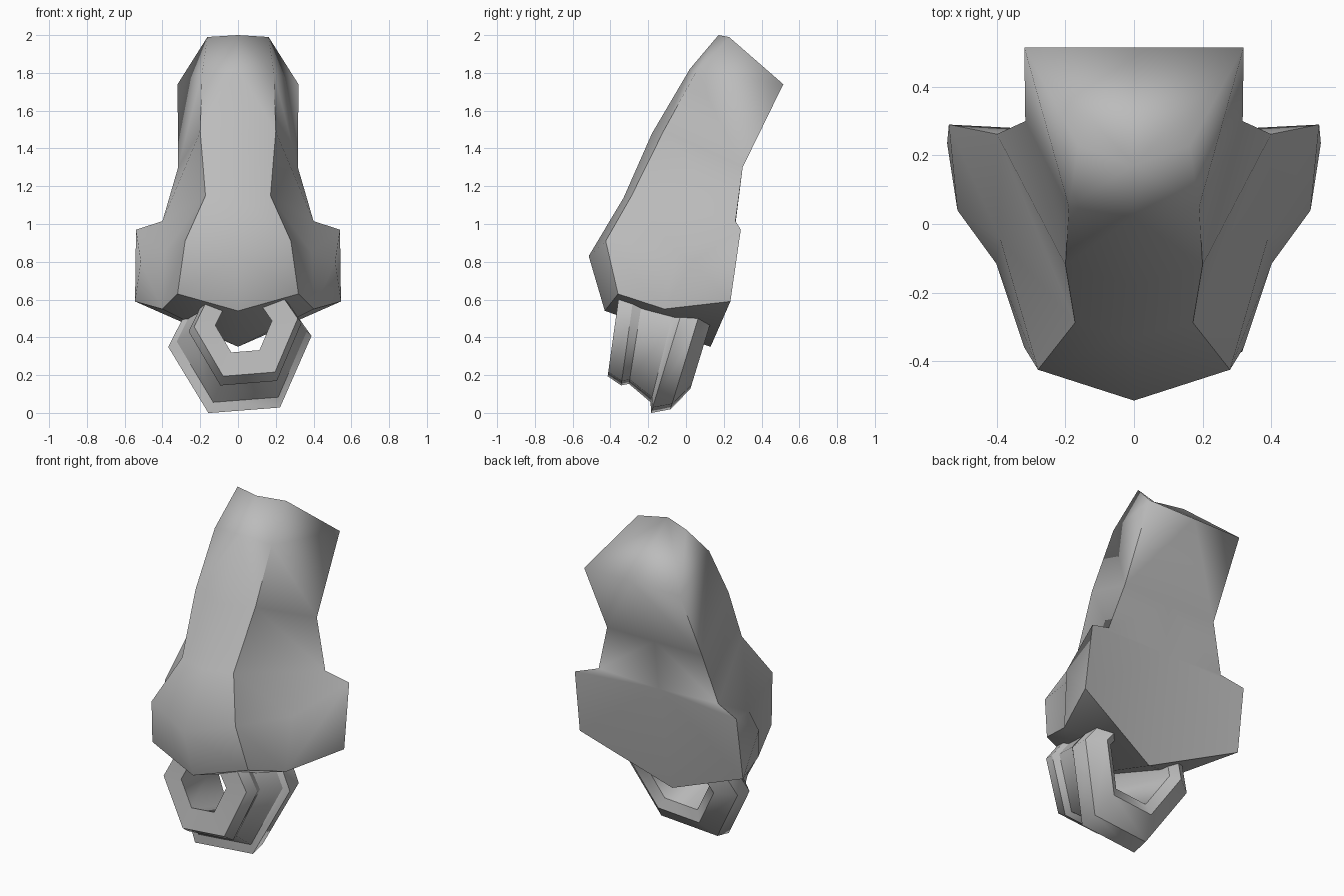
import bpy, bmesh, math
from mathutils import Matrix, Vector

if "Cube" in bpy.data.objects:
    bpy.data.objects.remove(bpy.data.objects["Cube"])

grey = bpy.data.materials.new("plain grey")
grey.diffuse_color = (0.5, 0.5, 0.5, 1)
grey.use_nodes = True
grey.node_tree.nodes["Principled BSDF"].inputs["Base Color"].default_value = grey.diffuse_color


def finish(name, bm):
    bmesh.ops.remove_doubles(bm, verts=bm.verts, dist=0.001)
    bmesh.ops.recalc_face_normals(bm, faces=bm.faces)
    for f in bm.faces:
        f.smooth = True
    me = bpy.data.meshes.new(name)
    bm.to_mesh(me)
    bm.free()
    me.materials.append(grey)
    ob = bpy.data.objects.new(name, me)
    bpy.context.collection.objects.link(ob)


def crease(bm, chain):
    for a, b in zip(chain, chain[1:]):
        edge = bm.edges.get((a, b))
        if edge:
            edge.smooth = False


# Nose: right half, mirrored across x = 0
P = {
    # centre line of the bridge, top to tip
    'c0': (0, .172, 2.0), 'c1': (0, .02, 1.82), 'c2': (0, -.18, 1.48),
    'c3': (0, -.33, 1.14), 'c4': (0, -.515, .83), 'c5': (0, -.43, .54),
    # edge of the bridge panel
    'e0': (.162, .228, 1.99), 'e1': (.19, .05, 1.8), 'e2': (.2, -.12, 1.49),
    'e3': (.172, -.288, 1.15), 'e4': (.28, -.425, .91), 'e5': (.32, -.36, .63),
    # back
    'b0': (.32, .515, 1.74), 'b1': (.317, .3, 1.3), 'b2': (.4, .262, 1.015),
    'k0': (0, .515, 1.74), 'k1': (0, .3, 1.3), 'k2': (0, .262, 1.0),
    'k3': (0, .13, .35),
    # nostril wing
    'w0': (.54, .29, .97), 'w1': (.545, .235, .59), 's': (.515, .04, .8),
    'm': (.39, -.045, .85), 'l': (.402, -.115, .55),
}
FACES = (
    'c0 c1 e1 e0', 'c1 c2 e2 e1', 'c2 c3 e3 e2', 'c3 c4 e4 e3', 'c4 c5 e5 e4',
    'c0 e0 b0 k0',
    'e0 e1 b0', 'e1 e2 b1 b0', 'e2 e3 b2 b1', 'e3 m b2', 'e3 e4 m',
    'e4 e5 l m', 'm l s', 'l w1 s', 's w1 w0', 'm s w0 b2',
    'k0 b0 b1 k1', 'k1 b1 b2 k2', 'k2 b2 w0', 'k2 w0 w1 k3',
    'c5 k3 l e5', 'l k3 w1')
SHARP = ('e1 e2 e3 e4 e5', 'c5 e5 l w1 k3', 'b0 b1 b2 w0 w1')
bm = bmesh.new()
for side in (1, -1):
    v = {k: bm.verts.new((x * side, y, z)) for k, (x, y, z) in P.items()}
    for f in FACES:
        bm.faces.new([v[k] for k in f.split()])
    for line in SHARP:
        crease(bm, [v[k] for k in line.split()])
finish("nose", bm)

# Hexagonal stepped ring: x, y, z of centre, radius, backward lean
RINGS = [
    (.03, -.37, .475, .15, 8), (.042, -.375, .478, .275, 8),
    (.038, -.30, .455, .30, 8), (.035, -.255, .45, .288, 9),
    (.02, -.10, .405, .345, 14), (.01, -.07, .378, .38, 17),
    (.01, .03, .388, .37, 17), (.015, .105, .395, .27, 17),
    (.015, .07, .405, .215, 17)]
bm = bmesh.new()
loops = []
for x, y, z, r, lean in RINGS:
    rot = Matrix.Rotation(math.radians(-lean), 3, 'X')
    loop = []
    for i in range(6):
        a = math.radians(60 * i + 4)
        # the lower half hangs a little deeper than the half inside the nose
        tall = 1.0 if 0 < i < 3 else 1.16
        p = rot @ Vector((r * math.cos(a), 0, tall * r * math.sin(a)))
        loop.append(bm.verts.new(p + Vector((x, y, z))))
    loops.append(loop)
for a, b in zip(loops, loops[1:] + loops[:1]):
    for i in range(6):
        j = (i + 1) % 6
        bm.faces.new((a[i], a[j], b[j], b[i]))
for loop in loops:
    crease(bm, loop + loop[:1])
finish("nose_ring", bm)
